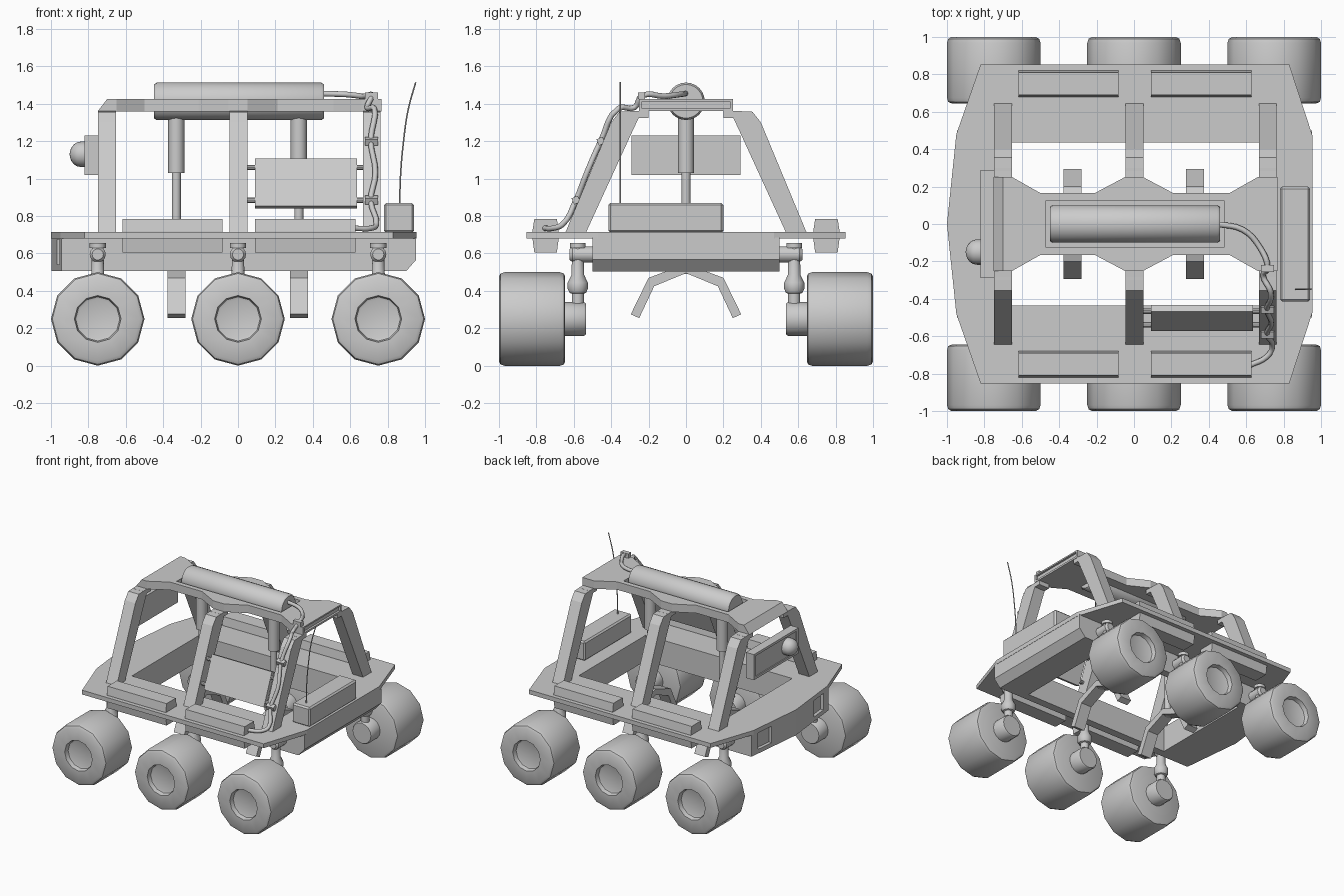
import bpy, bmesh, math
from mathutils import Vector, Matrix

if "Cube" in bpy.data.objects:
    bpy.data.objects.remove(bpy.data.objects["Cube"])


def finish(name, bm, smooth=False):
    bmesh.ops.recalc_face_normals(bm, faces=bm.faces)
    me = bpy.data.meshes.new(name)
    bm.to_mesh(me)
    bm.free()
    ob = bpy.data.objects.new(name, me)
    bpy.context.collection.objects.link(ob)
    if smooth:
        me.shade_smooth()
        me.set_sharp_from_angle(angle=math.radians(35))
    return ob


def prism(name, pts, axis, a, b):
    """Extrude a 2D outline along an axis from a to b."""
    put = {'x': lambda p, h: (h, p[0], p[1]), 'y': lambda p, h: (p[0], h, p[1]),
           'z': lambda p, h: (p[0], p[1], h)}[axis]
    bm = bmesh.new()
    lo, hi = ([bm.verts.new(put(p, h)) for p in pts] for h in (a, b))
    n = len(pts)
    bm.faces.new(lo)
    bm.faces.new(hi)
    for i in range(n):
        j = (i + 1) % n
        bm.faces.new((lo[i], lo[j], hi[j], hi[i]))
    return finish(name, bm)


def box(name, x0, x1, y0, y1, z0, z1, bevel=0):
    ob = prism(name, [(x0, y0), (x1, y0), (x1, y1), (x0, y1)], 'z', z0, z1)
    if bevel:
        m = ob.modifiers.new("bevel", 'BEVEL')
        m.width, m.segments = bevel, 1
    return ob


def lathe(name, profile, n, origin, direction=(0, 0, 1)):
    """Turn a (radius, height) profile around a direction; flat end caps."""
    bm = bmesh.new()
    rings = [[bm.verts.new((r * math.cos(math.tau * i / n), r * math.sin(math.tau * i / n), h))
              for i in range(n)] for r, h in profile]
    for p, q in zip(rings, rings[1:]):
        for i in range(n):
            j = (i + 1) % n
            bm.faces.new((p[i], p[j], q[j], q[i]))
    bm.faces.new(rings[0])
    bm.faces.new(rings[-1])
    rot = Vector(direction).to_track_quat('Z', 'Y').to_matrix().to_4x4()
    bm.transform(Matrix.Translation(origin) @ rot)
    return finish(name, bm, True)


def cut(ob, *cutters):
    for c in cutters:
        m = ob.modifiers.new("cut", 'BOOLEAN')
        m.operation, m.solver, m.object = 'DIFFERENCE', 'EXACT', c
        bpy.context.view_layer.objects.active = ob
        bpy.ops.object.modifier_apply(modifier=m.name)
        bpy.data.objects.remove(c)


def mirror_y(half):
    """Complete an outline whose second coordinate is positive."""
    return half + [(x, -y) for x, y in reversed(half) if y > 0]


def tube(name, pts, radius, kind='POLY'):
    cu = bpy.data.curves.new(name, 'CURVE')
    cu.dimensions = '3D'
    cu.bevel_depth, cu.bevel_resolution, cu.resolution_u = radius, 2, 4
    cu.use_fill_caps = True
    if kind == 'BEZIER':
        sp = cu.splines.new('BEZIER')
        sp.bezier_points.add(len(pts) - 1)
        for b, p in zip(sp.bezier_points, pts):
            b.co = p
            b.handle_left_type = b.handle_right_type = 'AUTO'
    else:
        sp = cu.splines.new('POLY')
        sp.points.add(len(pts) - 1)
        for b, p in zip(sp.points, pts):
            b.co = (*p, 1)
    ob = bpy.data.objects.new(name, cu)
    bpy.context.collection.objects.link(ob)


def bay(z0=0.4, z1=0.9):
    return box("bay_cutter", -0.66, 0.67, -0.435, 0.435, z0, z1)


# deck plate and lower chassis, both open in the middle
deck = prism("deck", mirror_y([(-1, 0), (-0.95, 0.48), (-0.82, 0.853), (0.83, 0.853), (0.955, 0.47)]),
             'z', 0.68, 0.715)
cut(deck, bay())
chassis = prism("chassis", mirror_y([(-0.998, 0), (-0.945, 0.5), (0.953, 0.5)]), 'z', 0.505, 0.685)
cut(chassis, bay(), prism("chamfer_cutter", [(0.89, 0.495), (1.0, 0.495), (1.0, 0.62)], 'y', -0.7, 0.7))
for s in (-1, 1):
    c = box("window_cutter", -0.03, 0.03, -0.075, 0.075, 0.54, 0.675)
    c.location = (-0.965, 0.35 * s, 0)
    c.rotation_euler.z = -s * math.atan(0.11)
    bpy.context.view_layer.update()
    cut(chassis, c)

# roof with tank tray and rear slot
half = [(-0.75, 0.25), (-0.65, 0.25), (-0.5, 0.165), (-0.21, 0.165), (-0.05, 0.25), (0.05, 0.25),
        (0.21, 0.165), (0.51, 0.165), (0.66, 0.25), (0.767, 0.25)]
roof = prism("roof", mirror_y(half), 'z', 1.36, 1.425)
cut(roof, prism("front_chamfer_cutter", [(-0.76, 1.347), (-0.69, 1.438), (-0.8, 1.438)], 'y', -0.4, 0.4),
    box("tray_cutter", -0.47, 0.48, -0.125, 0.125, 1.395, 1.5),
    box("slot_cutter", 0.75, 0.8, -0.235, 0.235, 1.375, 1.413))
lathe("roof_tank", [(0.09, -0.45), (0.1, -0.435), (0.1, 0.445), (0.09, 0.46)], 24, (0, 0, 1.413), (1, 0, 0))

# slanted posts
for x in (-0.7, 0.003, 0.715):
    for s in (-1, 1):
        prism("roof_post", [(s * y, z) for y, z in
              [(0.2, 1.362), (0.355, 1.357), (0.4, 1.3), (0.645, 0.71), (0.535, 0.71), (0.285, 1.255),
               (0.235, 1.362)][1:]], 'x', x - 0.048, x + 0.048)
        box("post_head", x - 0.048, x + 0.048, min(s * 0.2, s * 0.3), max(s * 0.2, s * 0.3), 1.325, 1.36)

# front light panel and lamp
panel = box("light_panel", -0.82, -0.748, -0.29, 0.29, 1.02, 1.23)
cut(panel, box("panel_cutter", -0.9, -0.812, -0.265, 0.265, 1.04, 1.21))
lathe("lamp", [(0.068, 0), (0.068, 0.03)] + [(0.068 * math.cos(a), 0.03 + 0.06 * math.sin(a))
      for a in (0.35, 0.7, 1.05, 1.35, 1.54)], 16, (-0.81, -0.15, 1.13), (-1, 0, 0))

# tilted side panel with mounting rods
prism("side_panel", [(-0.572, 0.855), (-0.467, 1.108), (-0.433, 1.094), (-0.538, 0.841)], 'x', 0.09, 0.635)
for z in (0.885, 1.06):
    y = -0.555 + (z - 0.848) * 0.415
    lathe("panel_rod", [(0.015, 0.04), (0.015, 0.68)], 10, (0, y, z), (1, 0, 0))

# deck storage boxes
for s in (-1, 1):
    for x in (-0.35, 0.36):
        prism("storage_box", [(s * y, z) for y, z in [(0.69, 0.605), (0.68, 0.68), (0.68, 0.72), (0.69, 0.785),
              (0.81, 0.785), (0.82, 0.72), (0.82, 0.68), (0.81, 0.605)]], 'x', x - 0.268, x + 0.268)
box("rear_box", 0.78, 0.942, -0.415, 0.2, 0.71, 0.87, 0.012)
tube("antenna", [(0.865, -0.35, 0.86), (0.868, -0.35, 1.0), (0.885, -0.35, 1.2), (0.91, -0.35, 1.37),
                 (0.95, -0.35, 1.515)], 0.004, 'BEZIER')

# lifting pistons and folded feet
for x in (-0.33, 0.325):
    lathe("piston_sleeve", [(0.043, 1.03), (0.043, 1.37)], 16, (x, 0, 0))
    lathe("piston_rod", [(0.024, 0.49), (0.024, 1.04)], 16, (x, 0, 0))
    leg = [(0, 0.545), (0.2, 0.47), (0.295, 0.275), (0.25, 0.255), (0.17, 0.425), (0, 0.495)]
    for s in (-1, 1):
        prism("foot_arm", [(s * y, z) for y, z in leg], 'x', x - 0.048, x + 0.048)

# wheels, hub motors and suspension
for x in (-0.75, 0, 0.75):
    for s in (-1, 1):
        out = (0, s, 0)
        lathe("wheel", [(0.225, 0.645), (0.243, 0.652), (0.25, 0.675), (0.25, 0.968), (0.243, 0.99),
                        (0.225, 1.0), (0.125, 1.0), (0.118, 0.965), (0.105, 0.96)], 12, (x, 0, 0.25), out)
        lathe("hub_motor", [(0.083, 0.535), (0.09, 0.545), (0.09, 0.65)], 16, (x, 0, 0.25), out)
        lathe("suspension_strut", [(0.033, 0.29), (0.033, 0.385), (0.045, 0.39), (0.055, 0.41), (0.055, 0.445),
                                   (0.035, 0.485), (0.03, 0.63), (0.043, 0.63), (0.043, 0.655)],
              14, (x, s * 0.578, 0))
        lathe("suspension_pivot", [(0.043, 0.48), (0.043, 0.605), (0.03, 0.622)], 14, (x, 0, 0.595), out)

# hose from the tank down to a storage box, with clamps
tube("hose", [(0.44, 0, 1.455), (0.58, -0.03, 1.45), (0.67, -0.12, 1.44), (0.715, -0.235, 1.442),
              (0.69, -0.275, 1.38), (0.73, -0.36, 1.375), (0.71, -0.455, 1.2), (0.735, -0.53, 1.03),
              (0.71, -0.59, 0.88), (0.74, -0.66, 0.755), (0.71, -0.71, 0.735), (0.62, -0.755, 0.735)],
     0.015, 'BEZIER')
for y, z, tilt in ((-0.238, 1.443, 0), (-0.455, 1.2, -1.17), (-0.588, 0.885, -1.17)):
    clamp = box("hose_clamp", -0.035, 0.035, -0.018, 0.018, -0.018, 0.018)
    clamp.location = (0.713, y, z)
    clamp.rotation_euler.x = tilt
